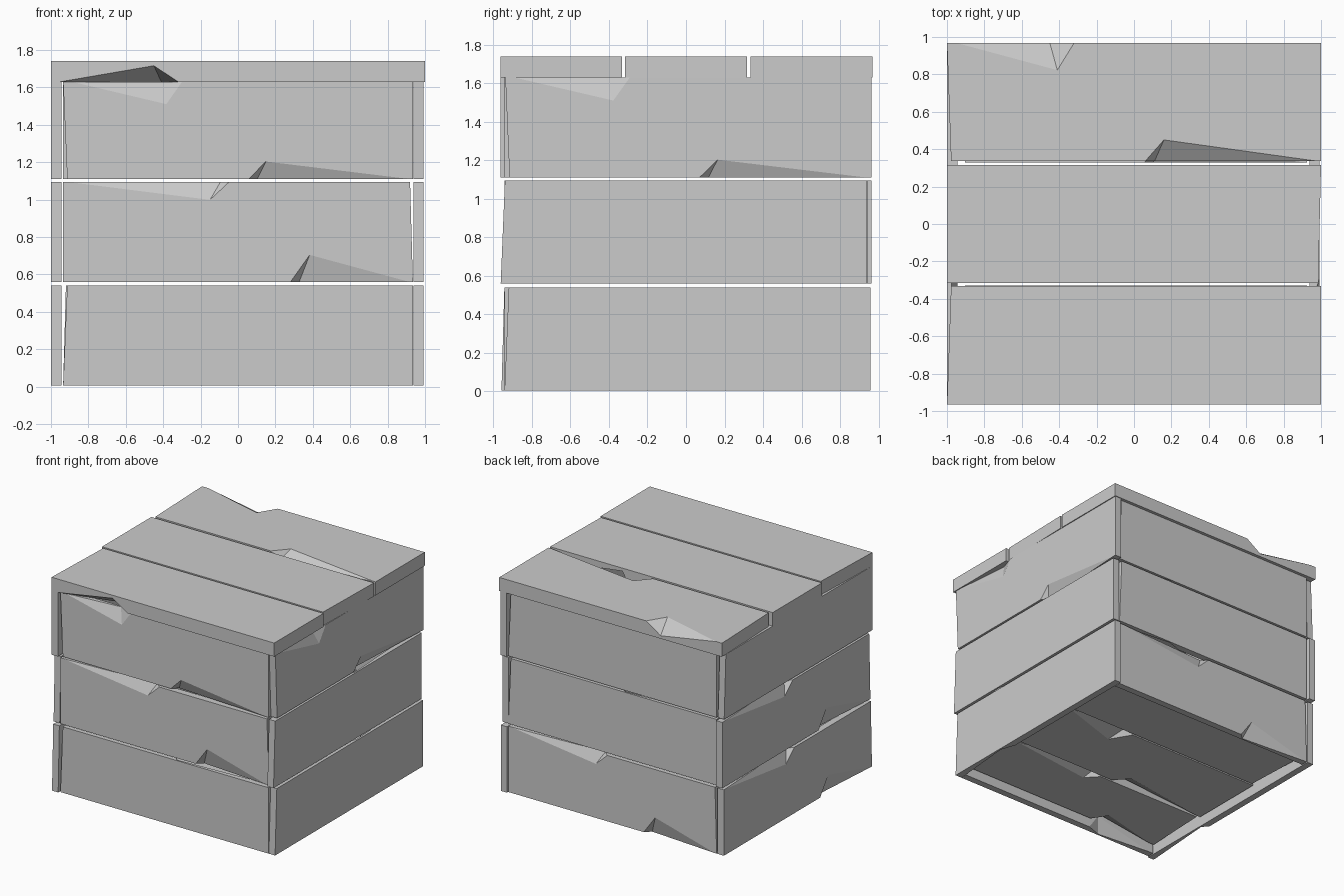
import bpy, bmesh
from mathutils import Vector

if "Cube" in bpy.data.objects:
    bpy.data.objects.remove(bpy.data.objects["Cube"])

grey = bpy.data.materials.new("plain_grey")
grey.use_nodes = True
grey.diffuse_color = (0.6, 0.6, 0.6, 1)
grey.node_tree.nodes["Principled BSDF"].inputs["Base Color"].default_value = (0.6, 0.6, 0.6, 1)

# Each chip: start, end, notch on the face (along, inset), deepest point along the edge
# "upper" and "lower" are the two long edges, "slant" shortens one end corner
STYLES = {
    "A": dict(upper=(-.95, -.32, -.41, .23, -.45), lower=(.06, .98, .16, .18, .11),
              left=.022, right=0),
    "B": dict(upper=(-.98, -.05, -.16, .18, -.10), lower=(.30, .98, .41, .27, .35),
              left=0, right=.015),
}


def plank(name, style, centre, along, up, length, height, thick, chipped_out=True):
    """Chipped board; its damaged face looks along (along x up), or is turned over."""
    s = STYLES[style]
    along, up, centre = Vector(along), Vector(up), Vector(centre)
    if not chipped_out:
        up = -up
    out = along.cross(up)
    hl, hh, ht = length / 2, height / 2, thick / 2
    bm = bmesh.new()

    def vert(u, v, w):
        return bm.verts.new(centre + along * u + up * v + out * w)

    def corners(w):
        return [vert(-hl, hh, w), vert(hl - s["right"], hh, w),
                vert(hl, -hh, w), vert(-hl + s["left"], -hh, w)]

    def chip(spec, side):
        a, b, p, inset, q = spec
        edge = side * hh
        return [vert(a * hl, edge, ht),
                vert(p * hl, side * (hh - inset * height), ht),
                vert(b * hl, edge, ht),
                vert(q * hl, edge, ht - thick * .78)]

    tl, tr, br, bl = corners(ht)
    tl2, tr2, br2, bl2 = corners(-ht)
    a, p, b, q = chip(s["upper"], 1)
    c, r, d, t = chip(s["lower"], -1)
    for loop in ([tl, a, p, b, tr, br, d, r, c, bl],       # damaged face
                 [tl2, tr2, br2, bl2],                     # sound face
                 [tl, a, q, b, tr, tr2, tl2],              # upper edge
                 [bl, c, t, d, br, br2, bl2],              # lower edge
                 [tl, bl, bl2, tl2], [tr, br, br2, tr2],   # ends
                 [a, p, q], [p, b, q], [c, r, t], [r, d, t]):
        bm.faces.new(loop)
    bmesh.ops.recalc_face_normals(bm, faces=bm.faces)
    mesh = bpy.data.meshes.new(name)
    bm.to_mesh(mesh)
    bm.free()
    mesh.materials.append(grey)
    bpy.context.collection.objects.link(bpy.data.objects.new(name, mesh))


# Walls: three tiers of boards, front and back fitted between the sides
Z = (0, 0, 1)
TIERS = [(0.005, 0.54), (0.56, 1.095), (1.11, 1.63)]
WALLS = {  # centre, direction of length, board length, style per tier, damage outside per tier
    "front": ((0, -.915), (1, 0, 0), 1.87, "ABA", (False, True, True)),
    "back": ((0, .915), (-1, 0, 0), 1.87, "BAA", (True, False, False)),
    "right": ((.965, 0), (0, 1, 0), 1.90, "AAA", (False, False, True)),
    "left": ((-.972, 0), (0, -1, 0), 1.90, "BBA", (True, True, False)),
}
SHIFT = (.008, -.012, .012)
for side, (mid, along, length, styles, outs) in WALLS.items():
    for i, (low, high) in enumerate(TIERS):
        nudge = Vector(along) * (SHIFT[i] if side in ("right", "left") else 0)
        centre = Vector((*mid, (low + high) / 2)) + nudge
        plank(f"{side}_wall_board_{i + 1}", styles[i], centre, along, Z,
              length, high - low, .055, outs[i])

# Lid boards
for name, y, style, out in (("front", -.648, "A", False), ("middle", 0, "B", False),
                            ("back", .652, "A", True)):
    plank(f"lid_{name}_board", style, (0, y, 1.685), (1, 0, 0), (0, 1, 0),
          2, .632, .11, out)

# Floor boards, set in a little from the lower rim
for name, y, style, out in (("front", -.60, "A", False), ("middle", 0, "B", False),
                            ("back", .60, "A", True)):
    width = .632 if name == "middle" else .54
    plank(f"floor_{name}_board", style, (0, y, .11), (1, 0, 0), (0, 1, 0),
          1.85, width, .08, out)
